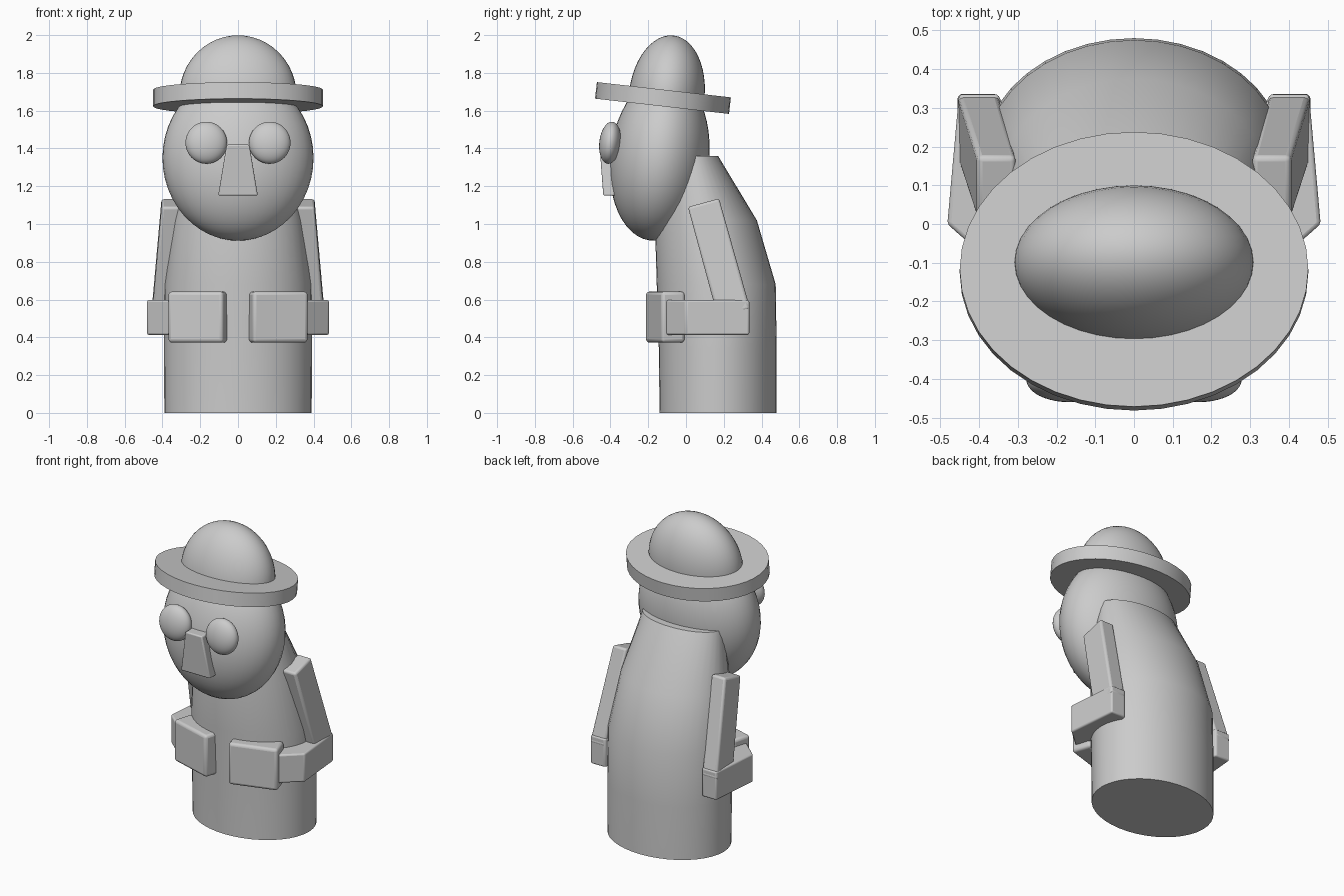
import bpy, bmesh, math
from mathutils import Matrix, Vector

if "Cube" in bpy.data.objects:
    bpy.data.objects.remove(bpy.data.objects["Cube"])

TILT = math.radians(-6.5)


def finish(name, bm, bevel=0.0, angle=35):
    bmesh.ops.recalc_face_normals(bm, faces=bm.faces)
    me = bpy.data.meshes.new(name)
    bm.to_mesh(me)
    bm.free()
    ob = bpy.data.objects.new(name, me)
    bpy.context.scene.collection.objects.link(ob)
    for p in me.polygons:
        p.use_smooth = True
    me.set_sharp_from_angle(angle=math.radians(angle))
    if bevel:
        m = ob.modifiers.new("Bevel", 'BEVEL')
        m.width, m.segments = bevel, 3
        m.limit_method = 'ANGLE'
        m.angle_limit = math.radians(35)
    return ob


def place(loc, size, tilt=0.0, turn=0.0):
    return (Matrix.Translation(loc) @ Matrix.Rotation(turn, 4, 'Z')
            @ Matrix.Rotation(tilt, 4, 'X') @ Matrix.Diagonal((*size, 1)))


def ellipsoid(name, loc, radii, tilt=TILT):
    bm = bmesh.new()
    bmesh.ops.create_uvsphere(bm, u_segments=40, v_segments=24, radius=1,
                              matrix=place(loc, radii, tilt))
    return finish(name, bm)


def hull(name, points, bevel):
    bm = bmesh.new()
    for p in points:
        bm.verts.new(p)
    bmesh.ops.convex_hull(bm, input=bm.verts[:])
    bmesh.ops.dissolve_limit(bm, angle_limit=0.05, verts=bm.verts[:], edges=bm.edges[:])
    return finish(name, bm, bevel)


# Body: stacked ellipses leaning forward (z, centre y, radius x, radius y)
rings = [(0, 0.17, 0.39, 0.31), (0.34, 0.168, 0.392, 0.312), (0.68, 0.16, 0.39, 0.315),
         (1.02, 0.105, 0.345, 0.27), (1.36, 0.03, 0.275, 0.14)]
SEG = 40
bm = bmesh.new()
loops = []
for z, cy, rx, ry in rings:
    loops.append([bm.verts.new((rx * math.cos(2 * math.pi * i / SEG),
                                cy + ry * math.sin(2 * math.pi * i / SEG), z))
                  for i in range(SEG)])
for a, b in zip(loops, loops[1:]):
    for i in range(SEG):
        j = (i + 1) % SEG
        bm.faces.new((a[i], a[j], b[j], b[i]))
bm.faces.new(loops[0])
bm.faces.new(loops[-1])
finish("body", bm)

# Head and hat
ellipsoid("head", (0, -0.14, 1.35), (0.4, 0.262, 0.44))
ellipsoid("hat_crown", (0, -0.102, 1.68), (0.31, 0.2, 0.32))
bm = bmesh.new()
bmesh.ops.create_cone(bm, cap_ends=True, segments=40, radius1=1, radius2=1, depth=1,
                      matrix=place((0, -0.122, 1.667), (0.45, 0.357, 0.088), TILT))
finish("hat_brim", bm)

# Nose: wedge widening downward
nose = [(s * w, y, z) for s in (-1, 1)
        for w, y, z in ((0.06, -0.458, 1.42), (0.06, -0.33, 1.42),
                        (0.105, -0.438, 1.15), (0.105, -0.33, 1.15))]
hull("nose", nose, 0.008)

# Paired parts
for side, s in (("left", -1), ("right", 1)):
    ellipsoid("eye_" + side, (s * 0.168, -0.402, 1.43), (0.11, 0.057, 0.112))

    # Upper arm slopes backward and outward to the elbow
    ends = [(0.305, 0.405, 0.01, 1.09), (0.305, 0.405, 0.175, 1.135),
            (0.35, 0.457, 0.17, 0.50), (0.35, 0.457, 0.34, 0.55)]
    hull("upper_arm_" + side,
         [(s * x, y, z) for a, b, y, z in ends for x in (a, b)], 0.014)

    # Forearm wraps the belly from elbow to hand
    plan = [(0.35, 0.335), (0.452, 0.335), (0.482, 0.0), (0.36, -0.108), (0.3, -0.06), (0.3, 0.2)]
    hull("forearm_" + side,
         [(s * x, y, z) for x, y in plan for z in (0.413, 0.597)], 0.01)

    # Hand block turned to follow the belly
    bm = bmesh.new()
    bmesh.ops.create_cube(bm, size=1, matrix=place((s * 0.208, -0.11, 0.507),
                          (0.305, 0.13, 0.27), 0, s * math.radians(17)))
    finish("hand_" + side, bm, 0.018)
